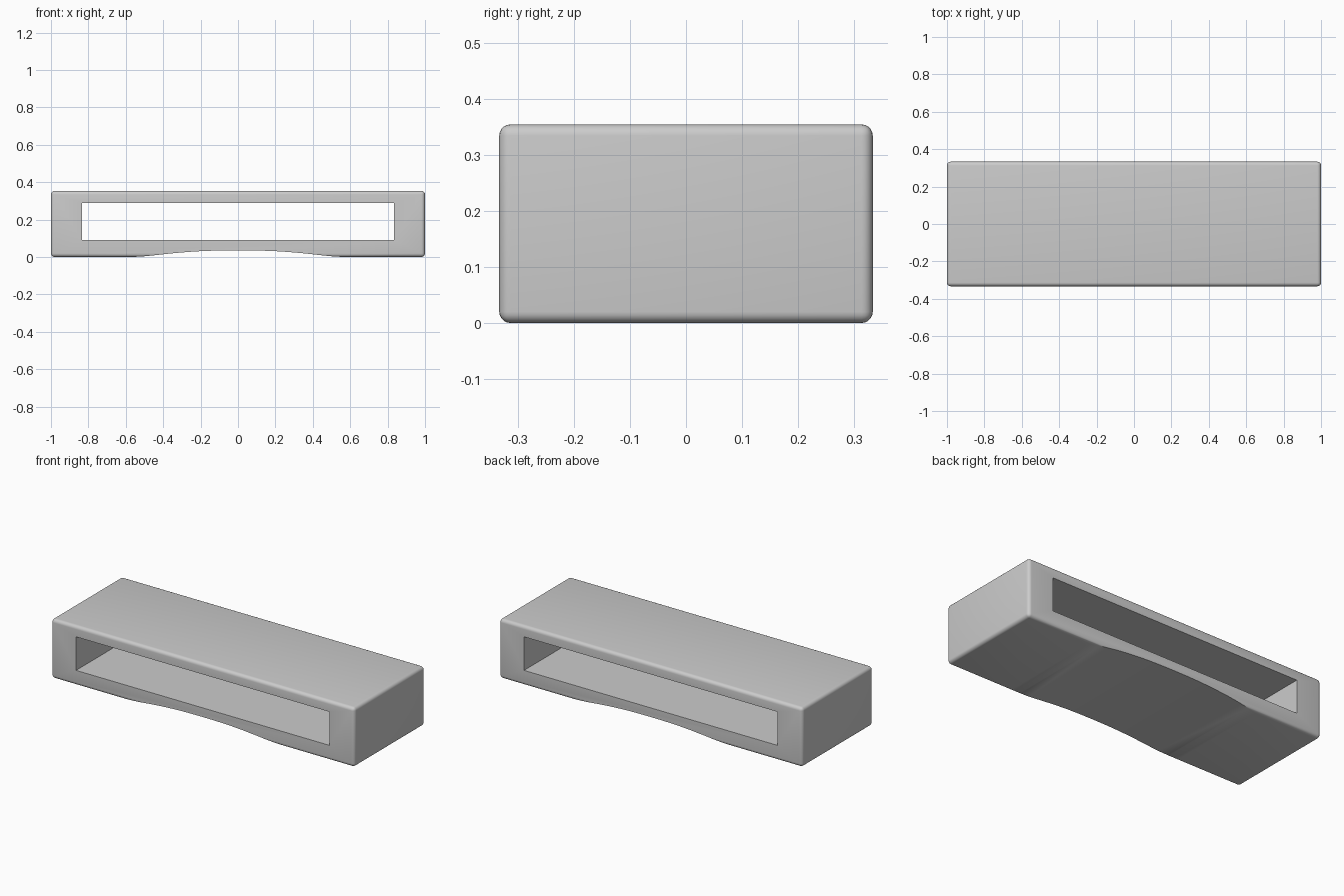
import bpy
import bmesh

old = bpy.data.objects.get("Cube")
if old:
    bpy.data.objects.remove(old, do_unlink=True)

WIDTH, DEPTH, HEIGHT = 2.0, 0.666, 0.354

grey = bpy.data.materials.new("light grey")
grey.use_nodes = True
colour = (0.6, 0.6, 0.6, 1)
grey.diffuse_color = colour
grey.node_tree.nodes["Principled BSDF"].inputs["Base Color"].default_value = colour


def extrude_profile(name, points, depth):
    """Closed x-z outline swept along y, centred on y = 0."""
    bm = bmesh.new()
    face = bm.faces.new([bm.verts.new((x, -depth / 2, z)) for x, z in points])
    result = bmesh.ops.extrude_face_region(bm, geom=[face])
    verts = [v for v in result["geom"] if isinstance(v, bmesh.types.BMVert)]
    bmesh.ops.translate(bm, verts=verts, vec=(0, depth, 0))
    bmesh.ops.recalc_face_normals(bm, faces=bm.faces)
    mesh = bpy.data.meshes.new(name)
    bm.to_mesh(mesh)
    bm.free()
    mesh.materials.append(grey)
    obj = bpy.data.objects.new(name, mesh)
    bpy.context.collection.objects.link(obj)
    return obj


def rectangle(half, low, high):
    return [(-half, low), (half, low), (half, high), (-half, high)]


# Rounded block
body = extrude_profile("shelf_body", rectangle(WIDTH / 2, 0, HEIGHT), DEPTH)
bevel = body.modifiers.new("rounded edges", "BEVEL")
bevel.width = 0.02
bevel.segments = 5

# Open slot through the block, front to back
slot = extrude_profile("slot_cutter", rectangle(0.835, 0.09, 0.29), 1.0)

# Shallow arch along the underside, eased at both ends
half_arch = [(0.57, 0.0), (0.51, 0.003), (0.44, 0.010), (0.36, 0.019),
             (0.27, 0.027), (0.18, 0.0325), (0.09, 0.035)]
arch_line = half_arch + [(0, 0.0355)] + [(-x, z) for x, z in reversed(half_arch)]
arch = extrude_profile("arch_cutter", arch_line + [(-0.57, -0.1), (0.57, -0.1)], 1.0)

for cutter in (slot, arch):
    cutter.hide_render = True
    cut = body.modifiers.new(cutter.name, "BOOLEAN")
    cut.operation = "DIFFERENCE"
    cut.solver = "EXACT"
    cut.object = cutter

# Bake the cuts and drop the cutters
bpy.context.view_layer.update()
graph = bpy.context.evaluated_depsgraph_get()
mesh = bpy.data.meshes.new_from_object(body.evaluated_get(graph))
body.modifiers.clear()
body.data = mesh
mesh.name = "shelf_body"
for cutter in (slot, arch):
    bpy.data.objects.remove(cutter, do_unlink=True)

bpy.ops.object.select_all(action="DESELECT")
body.select_set(True)
bpy.context.view_layer.objects.active = body
bpy.ops.object.shade_smooth_by_angle(angle=0.52)
